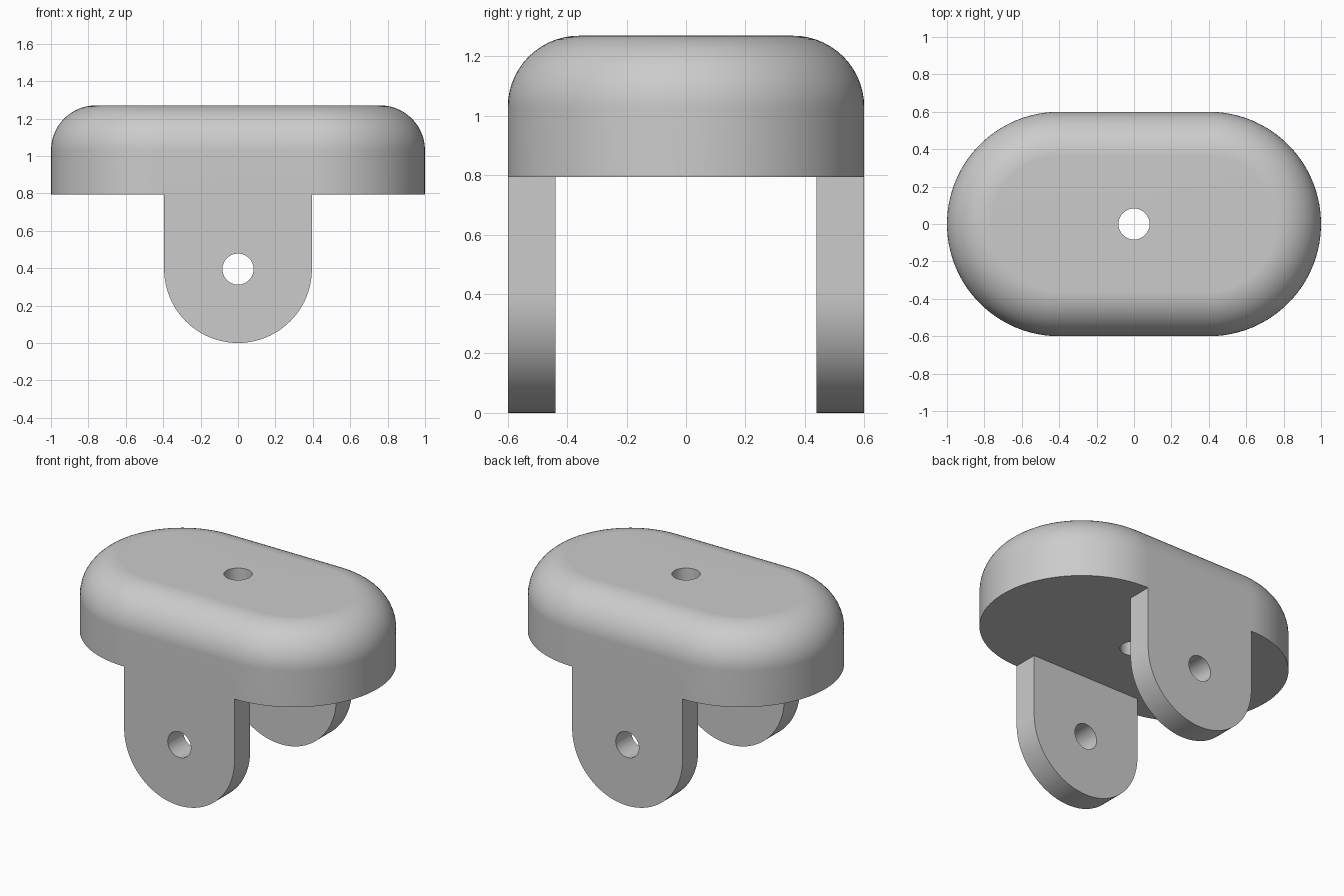
import bpy, bmesh
from math import sin, cos, pi, radians

cube = bpy.data.objects.get("Cube")
if cube:
    bpy.data.objects.remove(cube)

SEGS = 96
BASE_Z, TOP_Z = 0.795, 1.27
BODY_R, BODY_HALF, FILLET = 0.6, 0.4, 0.24
EAR_R, EAR_Z, EAR_THICK = 0.395, 0.395, 0.16
HOLE_R = 0.083

grey = bpy.data.materials.new("plain grey")
grey.use_nodes = True
colour = (0.6, 0.6, 0.6, 1)
grey.diffuse_color = colour
grey.node_tree.nodes["Principled BSDF"].inputs["Base Color"].default_value = colour


def ring_solid(name, rings):
    """Bridge the rings one after another and the last back to the first."""
    bm = bmesh.new()
    loops = [[bm.verts.new(p) for p in ring] for ring in rings]
    for a, b in zip(loops, loops[1:] + loops[:1]):
        for i in range(SEGS):
            j = (i + 1) % SEGS
            bm.faces.new((a[i], a[j], b[j], b[i]))
    bmesh.ops.recalc_face_normals(bm, faces=bm.faces)
    mesh = bpy.data.meshes.new(name)
    bm.to_mesh(mesh)
    bm.free()
    mesh.materials.append(grey)
    obj = bpy.data.objects.new(name, mesh)
    bpy.context.collection.objects.link(obj)
    bpy.ops.object.select_all(action="DESELECT")
    bpy.context.view_layer.objects.active = obj
    obj.select_set(True)
    bpy.ops.object.shade_smooth_by_angle(angle=radians(35))
    weighted = obj.modifiers.new("flat faces", "WEIGHTED_NORMAL")
    weighted.keep_sharp = True
    return obj


def stadium(inset, z):
    half = SEGS // 2
    ring = []
    for side, start in ((1, -pi / 2), (-1, pi / 2)):
        for i in range(half):
            a = start + pi * i / (half - 1)
            r = BODY_R - inset
            ring.append((side * BODY_HALF + r * cos(a), r * sin(a), z))
    return ring


def top_hole(z):
    angles = [-pi / 2 + 2 * pi * (i + 0.5) / SEGS for i in range(SEGS)]
    return [(HOLE_R * cos(a), HOLE_R * sin(a), z) for a in angles]


# Rounded cap with a vertical hole
STEPS = 14
fillet = [stadium(FILLET * (1 - cos(a)), TOP_Z - FILLET * (1 - sin(a)))
          for a in (pi / 2 * i / STEPS for i in range(STEPS + 1))]
ring_solid("cap", [top_hole(BASE_Z), stadium(0, BASE_Z)] + fillet + [top_hole(TOP_Z)])


def ear_hole(y):
    angles = [2 * pi * i / SEGS for i in range(SEGS)]
    return [(HOLE_R * cos(a), y, EAR_Z + HOLE_R * sin(a)) for a in angles]


def ear_outline(y):
    """Half circle below the hole, square above it."""
    ring = []
    for i in range(SEGS):
        a = 2 * pi * i / SEGS
        m = max(abs(cos(a)), abs(sin(a))) if i < SEGS // 2 else 1
        height = BASE_Z - EAR_Z if i < SEGS // 2 else EAR_R
        ring.append((EAR_R * cos(a) / m, y, EAR_Z + height * sin(a) / m))
    return ring


# Two mounting ears, flush with the cap's long sides
for name, side in (("front_ear", -1), ("back_ear", 1)):
    outer, inner = side * BODY_R, side * (BODY_R - EAR_THICK)
    ring_solid(name, [ear_hole(outer), ear_outline(outer), ear_outline(inner), ear_hole(inner)])
